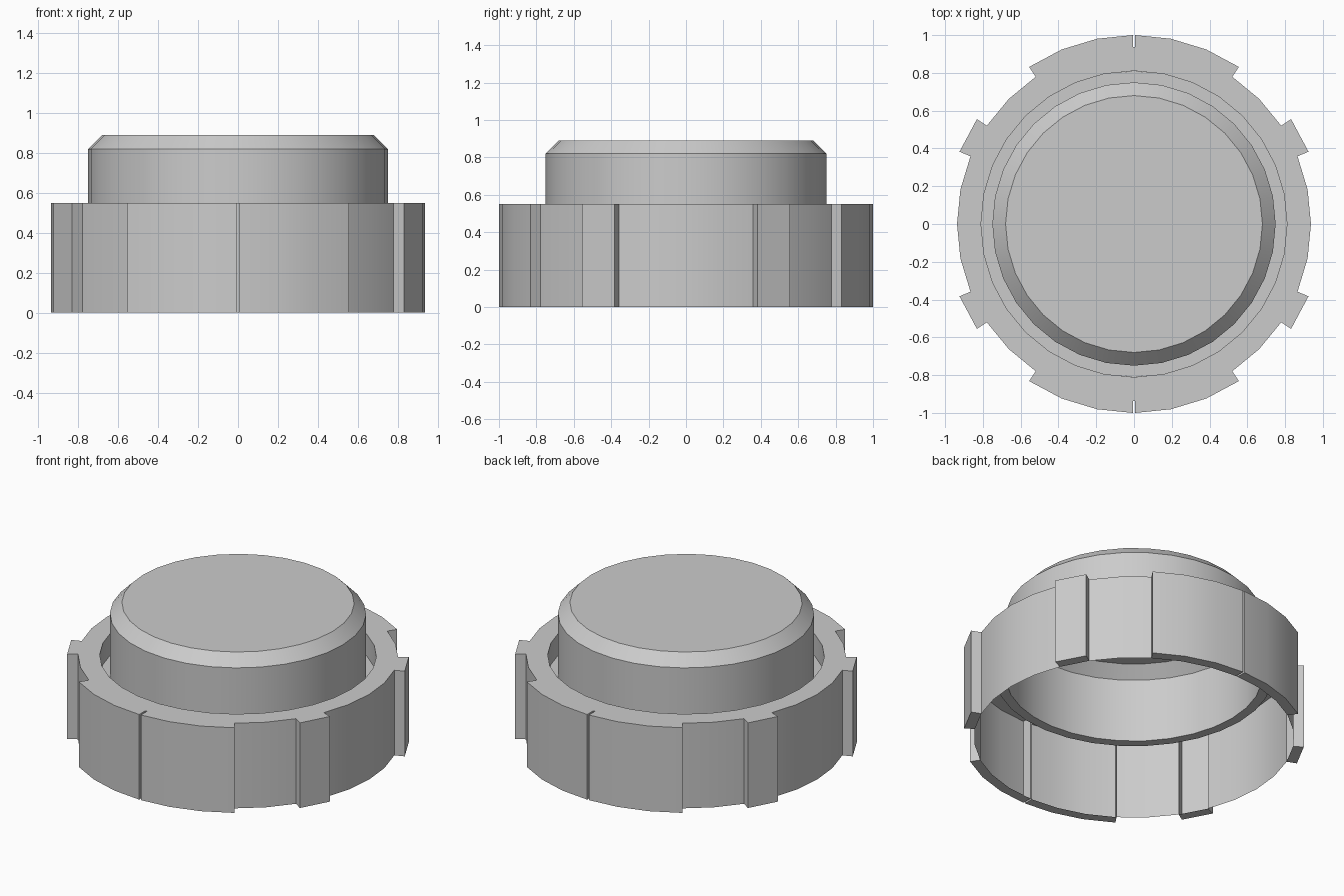
import bpy, bmesh
from math import radians, cos, sin

if "Cube" in bpy.data.objects:
    bpy.data.objects.remove(bpy.data.objects["Cube"])

R_HOLE, R_WALL, R_LUG = 0.81, 0.937, 1.0
H = 0.55


def pt(r, a, z):
    return (r * cos(radians(a)), r * sin(radians(a)), z)


def finish(name, faces):
    bm = bmesh.new()
    for f in faces:
        bm.faces.new([bm.verts.new(p) for p in f])
    bmesh.ops.remove_doubles(bm, verts=bm.verts, dist=1e-5)
    me = bpy.data.meshes.new(name)
    bm.to_mesh(me)
    bm.free()
    ob = bpy.data.objects.new(name, me)
    bpy.context.collection.objects.link(ob)
    bpy.ops.object.select_all(action='DESELECT')
    bpy.context.view_layer.objects.active = ob
    ob.select_set(True)
    bpy.ops.object.shade_smooth_by_angle(angle=radians(30))
    return ob


# Quarter pattern of lugs, mirrored to a half turn and repeated
step, slit = 11.25, 0.35
quarter = [(i * step, (i + 1) * step, i in (2, 5, 6, 7)) for i in range(8)]
quarter[-1] = (7 * step, 90 - slit, True)
half = quarter + [(90 - slit, 90 + slit, False)]
half += [(180 - b, 180 - a, lug) for a, b, lug in reversed(quarter)]
columns = half + [(a + 180, b + 180, lug) for a, b, lug in half]

# Lugged collar: thin outer wall, flat top, hollow lugs closed underneath
faces = []
for i, (a, b, lug) in enumerate(columns):
    faces.append([pt(R_HOLE, a, H), pt(R_WALL, a, H), pt(R_WALL, b, H), pt(R_HOLE, b, H)])
    r = R_LUG if lug else R_WALL
    faces.append([pt(r, a, 0), pt(r, b, 0), pt(r, b, H), pt(r, a, H)])
    if lug:
        faces.append([pt(R_WALL, a, H), pt(R_LUG, a, H), pt(R_LUG, b, H), pt(R_WALL, b, H)])
        faces.append([pt(R_WALL, b, 0), pt(R_LUG, b, 0), pt(R_LUG, a, 0), pt(R_WALL, a, 0)])
    # radial side walls where a lug starts or ends
    if lug != columns[i - 1][2]:
        side = [pt(R_WALL, a, 0), pt(R_LUG, a, 0), pt(R_LUG, a, H), pt(R_WALL, a, H)]
        faces.append(side if lug else side[::-1])
finish("lugged_collar", faces)

# Hollow cap with the recessed groove around it
profile = [(R_HOLE, H), (R_HOLE, 0.41), (0.75, 0.41), (0.75, 0.82), (0.68, 0.89)]
faces = []
for k in range(32):
    a, b = k * step, (k + 1) * step
    for (r0, z0), (r1, z1) in zip(profile, profile[1:]):
        faces.append([pt(r0, a, z0), pt(r0, b, z0), pt(r1, b, z1), pt(r1, a, z1)])
faces.append([pt(0.68, k * step, 0.89) for k in range(32)])
finish("cap", faces)
